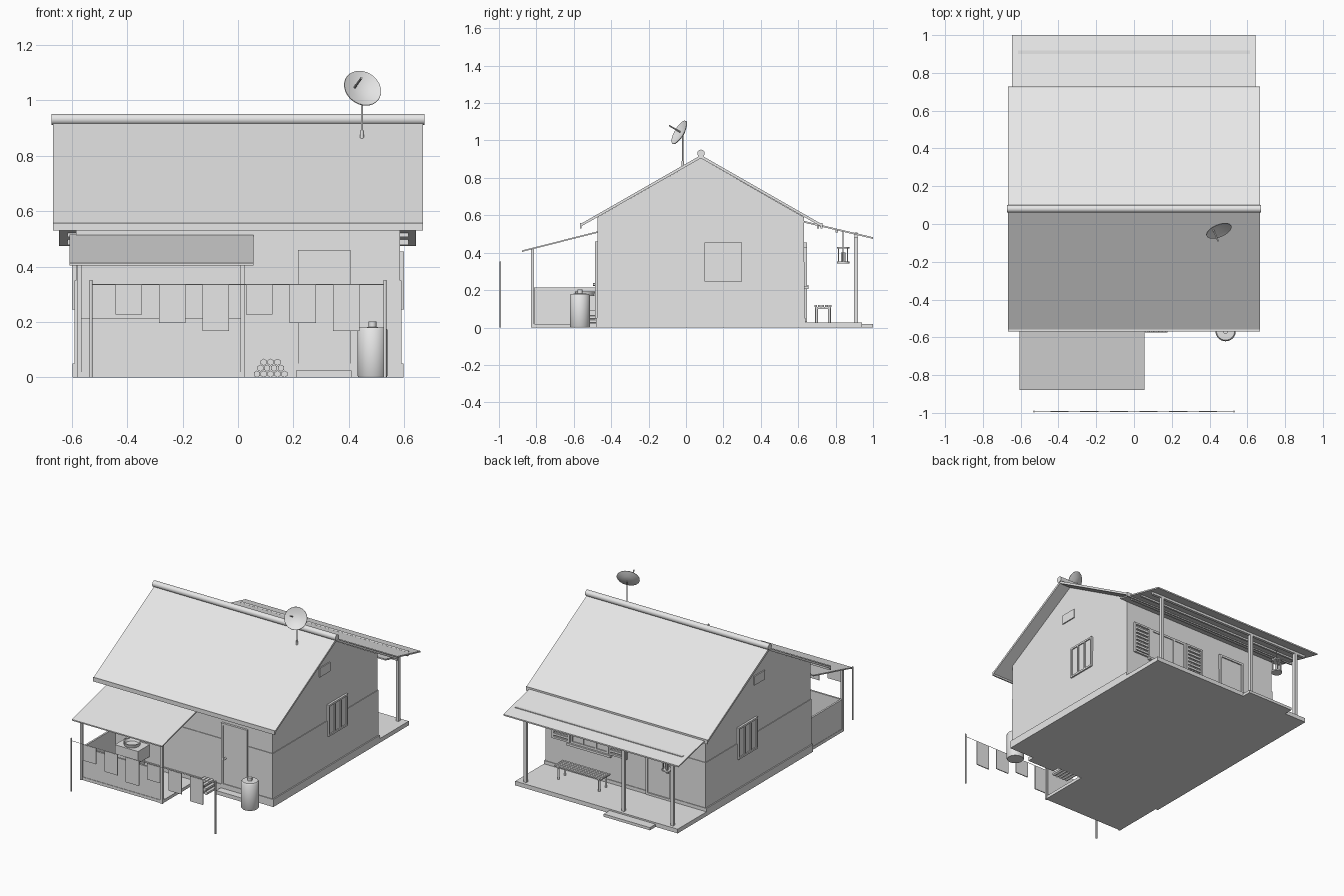
import bpy, bmesh, math
from mathutils import Vector

cube = bpy.data.objects.get("Cube")
if cube:
    bpy.data.objects.remove(cube, do_unlink=True)

plaster = bpy.data.materials.new("plain_grey")
plaster.use_nodes = True
GREY = (0.8, 0.8, 0.8, 1)
plaster.diffuse_color = GREY
plaster.node_tree.nodes["Principled BSDF"].inputs["Base Color"].default_value = GREY


def finish(name, bm, smooth=False):
    bmesh.ops.recalc_face_normals(bm, faces=bm.faces)
    mesh = bpy.data.meshes.new(name)
    bm.to_mesh(mesh)
    bm.free()
    mesh.materials.append(plaster)
    obj = bpy.data.objects.new(name, mesh)
    bpy.context.collection.objects.link(obj)
    if smooth:
        bpy.ops.object.select_all(action='DESELECT')
        obj.select_set(True)
        bpy.context.view_layer.objects.active = obj
        bpy.ops.object.shade_smooth_by_angle(angle=math.radians(40))
    return obj


def boxes(name, spans):
    """One object from boxes given as (x0, x1, y0, y1, z0, z1)."""
    bm = bmesh.new()
    for x0, x1, y0, y1, z0, z1 in spans:
        verts = bmesh.ops.create_cube(bm, size=1)["verts"]
        for v in verts:
            v.co = (x0 + (v.co.x + .5) * (x1 - x0),
                    y0 + (v.co.y + .5) * (y1 - y0),
                    z0 + (v.co.z + .5) * (z1 - z0))
    return finish(name, bm)


def box(name, *span):
    return boxes(name, [span])


def prism(name, profile, x0, x1):
    """Extrude a (y, z) outline along x."""
    bm = bmesh.new()
    face = bm.faces.new([bm.verts.new((x0, y, z)) for y, z in profile])
    new = bmesh.ops.extrude_face_region(bm, geom=[face])["geom"]
    bmesh.ops.translate(bm, vec=(x1 - x0, 0, 0),
                        verts=[g for g in new if isinstance(g, bmesh.types.BMVert)])
    return finish(name, bm)


def rod(name, a, b, r, sides=16, smooth=True):
    a, b = Vector(a), Vector(b)
    bm = bmesh.new()
    bmesh.ops.create_cone(bm, cap_ends=True, segments=sides, radius1=r, radius2=r,
                          depth=(b - a).length)
    obj = finish(name, bm, smooth)
    obj.location = (a + b) / 2
    obj.rotation_euler = (b - a).to_track_quat('Z', 'Y').to_euler()
    return obj


def lathe(name, profile, location, axis=(0, 0, 1), sides=32):
    """Spin an (r, z) outline around the axis."""
    bm = bmesh.new()
    verts = [bm.verts.new((r, 0, z)) for r, z in profile]
    edges = [bm.edges.new(p) for p in zip(verts, verts[1:])]
    bmesh.ops.spin(bm, geom=verts + edges, cent=(0, 0, 0), axis=(0, 0, 1),
                   angle=math.tau, steps=sides)
    bmesh.ops.remove_doubles(bm, verts=bm.verts, dist=0.0001)
    obj = finish(name, bm, True)
    obj.location = location
    obj.rotation_euler = Vector(axis).to_track_quat('Z', 'Y').to_euler()
    return obj


# House body, dado and plinth
prism("walls", [(-.473, 0), (.63, 0), (.63, .59), (.08, .905), (-.473, .59)], -.585, .585)
box("dado", -.589, .589, -.477, .634, 0, .35)
box("plinth", -.597, .597, -.482, .638, 0, .05)

# Main roof with fascias and ridge
prism("main_roof", [(-.565, .553), (.08, .922), (.725, .553), (.725, .538),
                    (.08, .905), (-.565, .538)], -.667, .667)
for name, y in (("front_fascia", -.568), ("back_fascia", .72)):
    box(name, -.667, .667, y, y + .009, .53, .558)
rod("ridge_cap", (-.673, .08, .931), (.673, .08, .931), .02)

# Back porch
box("porch_floor", -.597, .597, .63, .94, 0, .028)
box("porch_step", -.435, -.095, .94, 1, 0, .018)
prism("porch_roof", [(.63, .57), (1, .483), (1, .474), (.63, .561)], -.645, .642)
box("porch_beam", -.615, .615, .9, .918, .478, .507)
boxes("porch_purlins", [(-.615, .615, y, y + .012, z, z + .016)
                        for y, z in ((.7, .53), (.8, .507))])
boxes("porch_posts", [(x - .01, x + .01, .899, .919, .028, .48) for x in (-.54, -.18, .54)])

# Slatted bench
boxes("bench_slats", [(.075, .425, .687 + i * .019, .701 + i * .019, .111, .12) for i in range(5)])
boxes("bench_rails", [(x, x + .012, .69, .775, .1, .111) for x in (.095, .393)])
for x in (.1, .4):
    for y in (.698, .767):
        rod("bench_leg", (x, y, .028), (x, y, .104), .007)

# Hanging lantern
LX, LY = -.45, .84
rod("lantern_chain", (LX, LY, .43), (LX, LY, .515), .003, 8)
for name, z, r in (("lantern_base", .343, .034), ("lantern_lid", .422, .034)):
    rod(name, (LX, LY, z), (LX, LY, z + .009), r, 12)
for i in range(6):
    a = i * math.tau / 6
    px, py = LX + .028 * math.cos(a), LY + .028 * math.sin(a)
    rod("lantern_bar", (px, py, .345), (px, py, .428), .003, 6)
rod("lantern_candle", (LX, LY, .35), (LX, LY, .4), .012, 12)


def frame(name, x0, x1, z0, z1, y0, y1, t, bars=0):
    """Rectangular frame on a front or back wall."""
    spans = [(x0, x0 + t, y0, y1, z0, z1), (x1 - t, x1, y0, y1, z0, z1),
             (x0 + t, x1 - t, y0, y1, z1 - t, z1), (x0 + t, x1 - t, y0, y1, z0, z0 + t)]
    for i in range(bars):
        c = x0 + (x1 - x0) * (i + 1) / (bars + 1)
        spans.append((c - t / 3, c + t / 3, y0, y1, z0 + t, z1 - t))
    return boxes(name, spans)


# Back window with louvred shutters, and back door
box("back_window_pane", .12, .4, .63, .637, .22, .43)
frame("back_window_frame", .12, .4, .22, .43, .63, .643, .014, 2)
box("back_window_sill", .1, .42, .63, .655, .205, .22)
for x in (-.015, .405):
    frame("shutter_frame", x, x + .13, .22, .43, .632, .646, .012)
    boxes("shutter_slats", [(x + .01, x + .12, .632, .643, .24 + i * .025, .254 + i * .025)
                            for i in range(7)])
box("back_door", -.34, -.16, .63, .638, .03, .45)
frame("back_door_frame", -.345, -.155, .03, .455, .63, .646, .014)
rod("back_door_knob", (-.32, .638, .22), (-.32, .655, .22), .008)

# Front door
box("front_door", .225, .397, -.482, -.473, .05, .45)
frame("front_door_frame", .216, .406, .045, .46, -.487, -.473, .014)
box("front_threshold", .21, .41, -.53, -.473, 0, .025)
rod("front_door_knob", (.245, -.498, .23), (.245, -.48, .23), .007)

# Side windows and gable vents
for s in (-1, 1):
    def side(name, parts):
        boxes(name, [(min(s * .585, s * x), max(s * .585, s * x), y0, y1, z0, z1)
                     for x, y0, y1, z0, z1 in parts])
    side("side_window_pane", [(.592, .1, .3, .245, .455)])
    side("side_window_frame",
         [(.599, y, y + .012, .245, .455) for y in (.1, .162, .226, .288)]
         + [(.599, .1, .3, z, z + .012) for z in (.245, .443)])
    side("gable_vent", [(.592, .015, .125, .67, .73)])

# Wash area with awning
box("wash_floor", -.58, .022, -.825, -.473, 0, .02)
box("wash_front_wall", -.57, .015, -.822, -.81, 0, .215)
box("wash_side_wall", -.578, -.566, -.822, -.473, 0, .215)
boxes("wash_posts", [(x - .008, x + .008, -.83, -.814, 0, .42) for x in (-.573, .017)])
prism("awning", [(-.878, .412), (-.47, .515), (-.47, .507), (-.878, .404)], -.607, .056)

# Wash basin
box("basin_block", -.485, -.315, -.6, -.478, .09, .17)
box("basin_pedestal", -.45, -.35, -.57, -.478, .02, .09)
lathe("basin_bowl", [(0, .004), (.04, .006), (.047, .022), (.054, .022), (.048, 0)],
      (-.4, -.54, .17))

# Firewood stack
for row, count in enumerate((5, 4, 3)):
    for i in range(count):
        x, z = .068 + (i + row / 2) * .0248, .0125 + row * .0215
        rod("firewood", (x, -.575, z), (x, -.478, z), .0125, 6, False)

# Gas tank
lathe("gas_tank", [(0, 0), (.05, 0), (.054, .006), (.054, .172), (.048, .18), (0, .182)],
      (.485, -.567, 0))
rod("gas_valve", (.485, -.567, .178), (.485, -.567, .202), .014)

# Clothesline and laundry
for x in (-.53, .53):
    rod("line_post", (x, -.993, 0), (x, -.993, .352), .005, 10)
rod("clothesline", (-.53, -.993, .335), (.53, -.993, .335), .0015, 6)
for i in range(6):
    x = -.394 + i * .157
    box("laundry", x - .048, x + .048, -.996, -.99, (.228, .196, .168)[i % 3], .334)

# Satellite dish on its mast
AXIS = Vector((.34, -.82, .47)).normalized()
rod("dish_mast", (.447, -.018, .86), (.447, -.018, 1.03), .004, 10)
rod("mast_foot", (.447, -.018, .86), (.447, -.018, .89), .007, 10)
lathe("dish", [(0, -.008), (.035, -.004), (.07, .009), (.071, .006), (.036, -.009), (0, -.013)],
      (.447, -.03, 1.04), AXIS)
rod("dish_feed", (.42, -.03, 1.045), (.445, -.09, 1.08), .004, 8)
